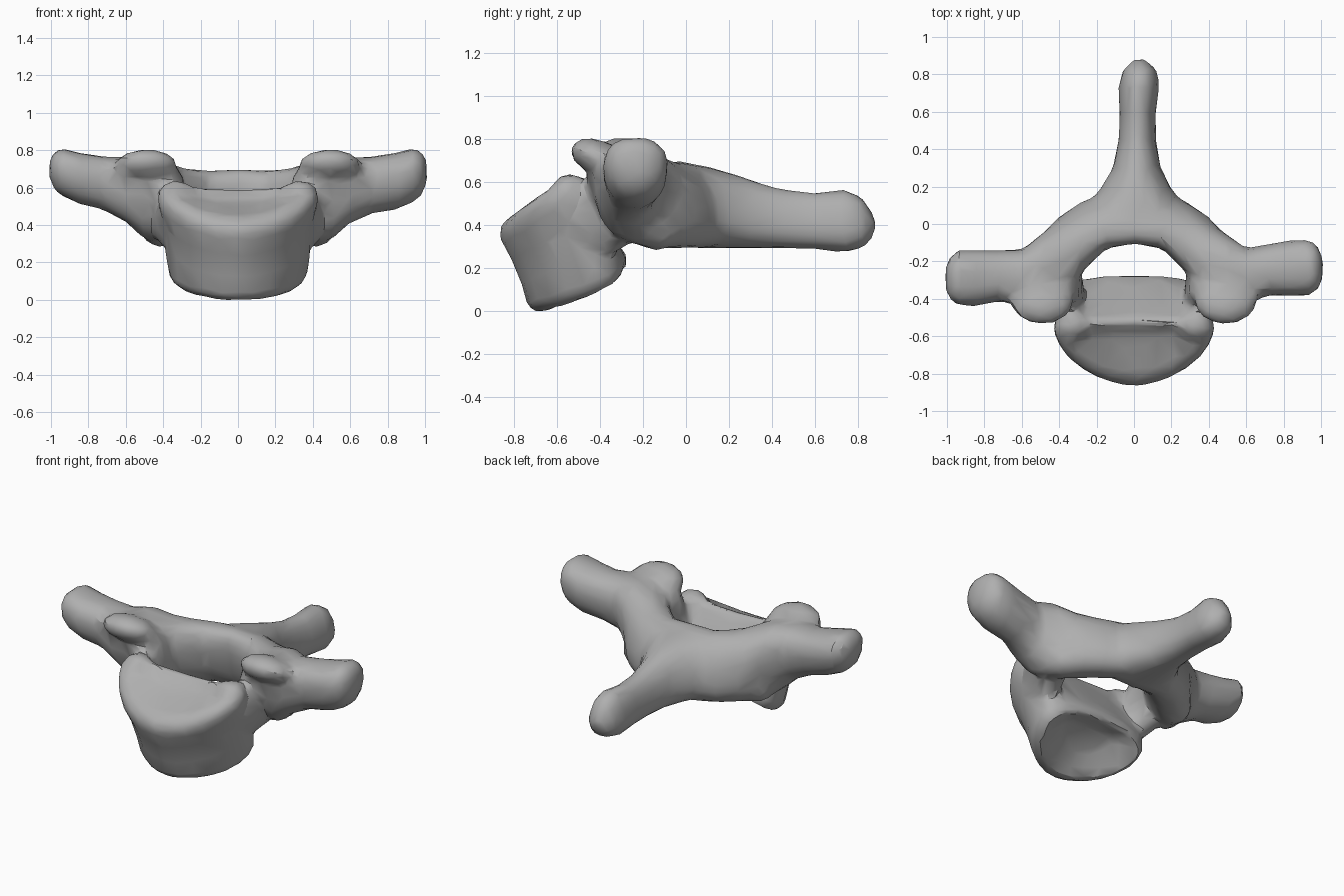
import bpy, bmesh, math
from mathutils import Vector

if "Cube" in bpy.data.objects:
    bpy.data.objects.remove(bpy.data.objects["Cube"])

bone = bpy.data.materials.new("bone_grey")
bone.use_nodes = True
GREY = (0.43, 0.43, 0.43, 1)
bone.diffuse_color = GREY
bone.node_tree.nodes["Principled BSDF"].inputs["Base Color"].default_value = GREY

bm = bmesh.new()
SIDES = 24
ANGLES = [2 * math.pi * i / SIDES for i in range(SIDES)]


def power(v, n):
    return math.copysign(abs(v) ** (2 / n), v)


def loft(rings):
    """Skin a closed tube over rings of points."""
    loops = [[bm.verts.new(p) for p in ring] for ring in rings]
    faces = [bm.faces.new(loops[0]), bm.faces.new(loops[-1][::-1])]
    for a, b in zip(loops, loops[1:]):
        for i in range(SIDES):
            j = (i + 1) % SIDES
            faces.append(bm.faces.new((a[j], a[i], b[i], b[j])))
    bmesh.ops.recalc_face_normals(bm, faces=faces)


def box_ring(axis, at, u0, u1, z0, z1, shear=0.0, taper=0.0):
    """Rounded section across x or y, given by its extents."""
    pts = []
    for t in ANGLES:
        c, s = power(math.cos(t), 2.3), power(math.sin(t), 2.3)
        u = (u0 + u1) / 2 + (u1 - u0) / 2 * c * (1 - taper * s) - shear * s
        z = (z0 + z1) / 2 + (z1 - z0) / 2 * s
        pts.append(Vector((at, u, z)) if axis == "x" else Vector((u, at, z)))
    return pts


def ellipsoid(centre, size, tilt=0.0):
    made = bmesh.ops.create_icosphere(bm, subdivisions=3, radius=1)["verts"]
    ct, st = math.cos(tilt), math.sin(tilt)
    for v in made:
        x, y, z = (v.co[i] * size[i] for i in range(3))
        v.co = Vector((x, y * ct - z * st, y * st + z * ct)) + Vector(centre)


# Vertebral body: tilted drum, narrowing forward, flat behind, with saddle-shaped dished ends
low, high = Vector((0, -0.38, 0.17)), Vector((0, -0.57, 0.57))
back_dir = Vector((0, 0.88, 0.48))


def body_ring(s, w, front, back, rise):
    pts = []
    for t in ANGLES:
        c, d = math.cos(t), math.sin(t)
        n = 3 if d > 0 else 1.75
        p = low.lerp(high, s) + back_dir * power(d, n) * (back if d > 0 else front)
        p.x = w * power(c, n)
        p.z += rise * (p.x / 0.4) ** 2
        pts.append(p)
    return pts


loft([body_ring(*r) for r in (
    (0.12, 0.18, 0.17, 0.03, 0), (0.03, 0.26, 0.26, 0.08, -0.04),
    (-0.01, 0.33, 0.33, 0.12, -0.08), (0.10, 0.375, 0.38, 0.14, -0.06),
    (0.35, 0.39, 0.36, 0.12, 0), (0.65, 0.395, 0.355, 0.10, 0),
    (0.88, 0.435, 0.36, 0.085, 0.02), (1.0, 0.425, 0.34, 0.075, 0.04),
    (1.05, 0.37, 0.27, 0.05, 0.04), (1.02, 0.28, 0.19, 0.02, 0.03),
    (0.98, 0.15, 0.11, 0.01, 0))])

# Neural arch and transverse processes, swept from tip to tip
half = [
    (0.0, -0.09, 0.10, 0.31, 0.72), (0.15, -0.12, 0.15, 0.31, 0.71),
    (0.28, -0.25, 0.11, 0.31, 0.72), (0.40, -0.38, 0.03, 0.31, 0.76),
    (0.50, -0.43, -0.06, 0.34, 0.79), (0.60, -0.43, -0.13, 0.43, 0.78),
    (0.72, -0.38, -0.11, 0.48, 0.785), (0.85, -0.385, -0.085, 0.50, 0.805),
    (0.94, -0.38, -0.085, 0.54, 0.83), (0.985, -0.35, -0.12, 0.58, 0.81),
    (1.01, -0.29, -0.18, 0.64, 0.76)]


def arch_ring(side, x, y0, y1, z0, z1):
    # The right tip sits a little further forward and is thinner below
    bend = min(1, max(0, (x - 0.55) / 0.3)) if side < 0 else 0
    inner = x < 0.45
    return box_ring("x", side * x, y0 - 0.055 * bend, y1 - 0.055 * bend,
                    z0 + 0.03 * bend, z1, 0.05 if inner else 0, 0 if inner else -0.12)


loft([arch_ring(-1, *r) for r in half[:0:-1]] + [arch_ring(1, *r) for r in half])

# Spinous process, narrower along its upper ridge
loft([box_ring("y", *r, taper=0.2) for r in (
    (-0.02, -0.34, 0.34, 0.32, 0.71), (0.08, -0.27, 0.28, 0.31, 0.695),
    (0.18, -0.18, 0.20, 0.31, 0.67), (0.30, -0.11, 0.14, 0.31, 0.63),
    (0.45, -0.08, 0.115, 0.31, 0.585), (0.60, -0.075, 0.115, 0.305, 0.57),
    (0.74, -0.08, 0.135, 0.29, 0.585), (0.82, -0.06, 0.12, 0.31, 0.55),
    (0.865, -0.02, 0.08, 0.35, 0.48), (0.88, 0.0, 0.06, 0.39, 0.45))])

for side in (-1, 1):
    # Pedicle
    loft([box_ring("y", y, side * a, side * b, z0, z1) for y, a, b, z0, z1 in (
        (-0.56, 0.24, 0.40, 0.38, 0.61), (-0.44, 0.28, 0.44, 0.32, 0.63),
        (-0.35, 0.27, 0.45, 0.28, 0.66), (-0.26, 0.28, 0.47, 0.33, 0.66))])
    # Superior articular process and the pillar that carries it
    ellipsoid((side * 0.49, -0.41, 0.735), (0.17, 0.135, 0.08), -0.35)
    ellipsoid((side * 0.43, -0.35, 0.62), (0.15, 0.11, 0.15), 0.2)
    # Inferior articular process
    ellipsoid((side * 0.42, -0.14, 0.40), (0.10, 0.11, 0.10))
    # Uncinate ridge at the upper back corner of the body
    ellipsoid((side * 0.33, -0.54, 0.59), (0.09, 0.08, 0.07))

mesh = bpy.data.meshes.new("vertebra")
bm.to_mesh(mesh)
bm.free()
mesh.materials.append(bone)
vertebra = bpy.data.objects.new("vertebra", mesh)
bpy.context.collection.objects.link(vertebra)

# Fuse the parts, soften the joins and reduce to broad facets
fuse = vertebra.modifiers.new("fuse", "REMESH")
fuse.mode = "VOXEL"
fuse.voxel_size = 0.02
soften = vertebra.modifiers.new("soften", "SMOOTH")
soften.factor = 0.5
soften.iterations = 12
facet = vertebra.modifiers.new("facet", "DECIMATE")
facet.ratio = 0.07

bpy.context.view_layer.objects.active = vertebra
vertebra.select_set(True)
for name in ("fuse", "soften", "facet"):
    bpy.ops.object.modifier_apply(modifier=name)
bpy.ops.object.shade_smooth_by_angle(angle=math.radians(30))

# Stand on the ground
drop = min(v.co.z for v in vertebra.data.vertices)
for v in vertebra.data.vertices:
    v.co.z -= drop
